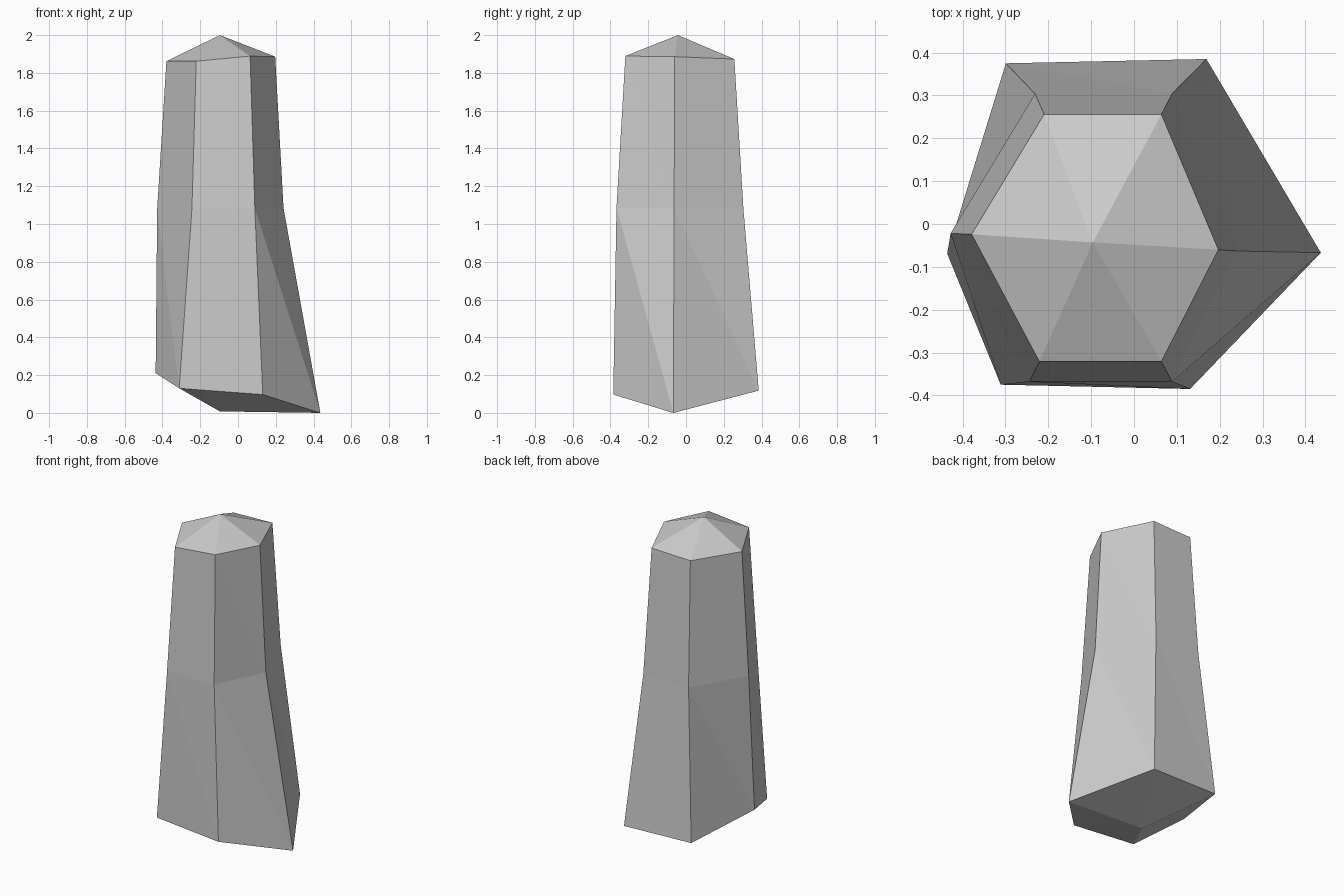
import bpy
import bmesh

if "Cube" in bpy.data.objects:
    bpy.data.objects.remove(bpy.data.objects["Cube"])

# Six-sided rings, counter-clockwise from the left corner
bottom = [(-0.437, -0.068, 0.21), (-0.312, -0.374, 0.13), (0.13, -0.384, 0.097),
          (0.435, -0.066, 0.003), (0.168, 0.386, 0.118), (-0.30, 0.376, 0.13)]
middle = [(-0.429, -0.021, 1.08), (-0.245, -0.367, 1.08), (0.088, -0.367, 1.085),
          (0.24, -0.062, 1.085), (0.088, 0.305, 1.08), (-0.232, 0.305, 1.08)]
top = [(-0.38, -0.023, 1.862), (-0.222, -0.32, 1.862), (0.063, -0.32, 1.889),
       (0.196, -0.059, 1.886), (0.063, 0.257, 1.873), (-0.211, 0.257, 1.865)]

bm = bmesh.new()
rings = [[bm.verts.new(p) for p in ring] for ring in (bottom, middle, top)]
base_point = bm.verts.new((-0.097, -0.04, 0.008))
tip = bm.verts.new((-0.097, -0.042, 2.0))

for i in range(6):
    j = (i + 1) % 6
    # Shaft sides, split along the visible diagonals
    for low, high in zip(rings, rings[1:]):
        bm.faces.new((low[i], low[j], high[i]))
        bm.faces.new((low[j], high[j], high[i]))
    # Faceted tip and broken base
    bm.faces.new((rings[2][i], rings[2][j], tip))
    bm.faces.new((rings[0][j], rings[0][i], base_point))

bmesh.ops.translate(bm, verts=bm.verts, vec=(0.001, -0.001, -0.0))
lowest = min(v.co.z for v in bm.verts)
for v in rings[0]:
    if v.co.z == lowest:
        v.co.z = 0.0
bmesh.ops.recalc_face_normals(bm, faces=bm.faces)

mesh = bpy.data.meshes.new("crystal_shard")
bm.to_mesh(mesh)
bm.free()
shard = bpy.data.objects.new("crystal_shard", mesh)
bpy.context.collection.objects.link(shard)
